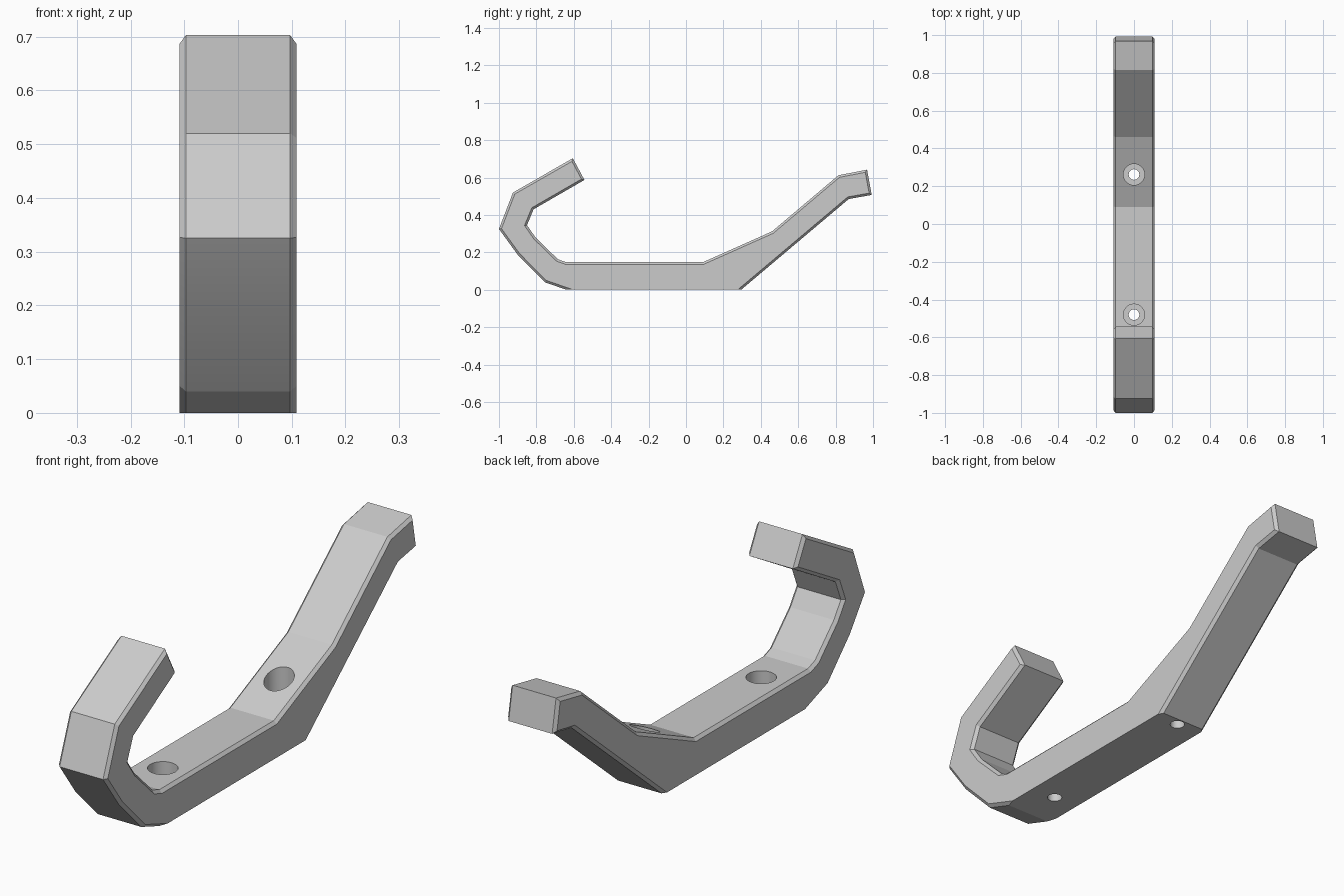
import bpy, bmesh, math

cube = bpy.data.objects.get("Cube")
if cube:
    bpy.data.objects.remove(cube, do_unlink=True)

HALF_WIDTH = 0.109
CHAMFER = 0.012

# Side outline (y, z) of the hook, starting along the flat base
OUTLINE = [
    (-0.64, 0), (0.295, 0), (0.87, 0.485), (0.993, 0.507), (0.968, 0.642),
    (0.815, 0.612), (0.46, 0.312), (0.09, 0.147), (-0.64, 0.147),
    (-0.685, 0.163), (-0.805, 0.28), (-0.85, 0.345), (-0.815, 0.43),
    (-0.543, 0.587), (-0.605, 0.703), (-0.925, 0.52), (-1, 0.325),
    (-0.9, 0.187), (-0.755, 0.04),
]

grey = bpy.data.materials.new("plain grey")
grey.use_nodes = True
colour = (0.6, 0.6, 0.6, 1)
grey.diffuse_color = colour
grey.node_tree.nodes["Principled BSDF"].inputs["Base Color"].default_value = colour

# Hook body: extrude the outline across the width
bm = bmesh.new()
side = bm.faces.new([bm.verts.new((-HALF_WIDTH, y, z)) for y, z in OUTLINE])
extruded = bmesh.ops.extrude_face_region(bm, geom=[side], use_keep_orig=True)
moved = [v for v in extruded["geom"] if isinstance(v, bmesh.types.BMVert)]
bmesh.ops.translate(bm, verts=moved, vec=(2 * HALF_WIDTH, 0, 0))
bmesh.ops.recalc_face_normals(bm, faces=bm.faces)

# Chamfer both side rims, leaving the mounting base sharp
rims = [e for e in bm.edges
        if abs(e.verts[0].co.x - e.verts[1].co.x) < 1e-5
        and max(v.co.z for v in e.verts) > 0.001]
bmesh.ops.bevel(bm, geom=rims, offset=CHAMFER, segments=1,
                affect='EDGES', clamp_overlap=True)
mesh = bpy.data.meshes.new("hook_body")
bm.to_mesh(mesh)
bm.free()
mesh.materials.append(grey)
hook = bpy.data.objects.new("hook_body", mesh)
bpy.context.collection.objects.link(hook)


def drill(name, y, radius, bottom, top):
    """Cut a vertical round hole through the hook body."""
    bpy.ops.mesh.primitive_cylinder_add(
        vertices=48, radius=radius, depth=top - bottom,
        location=(0, y, (top + bottom) / 2))
    cutter = bpy.context.object
    cutter.name = name
    cutter.hide_render = True
    cutter.data.materials.append(grey)
    cut = hook.modifiers.new(name, 'BOOLEAN')
    cut.operation = 'DIFFERENCE'
    cut.solver = 'EXACT'
    cut.object = cutter
    bpy.ops.object.select_all(action='DESELECT')
    hook.select_set(True)
    bpy.context.view_layer.objects.active = hook
    bpy.ops.object.modifier_apply(modifier=name)
    bpy.data.objects.remove(cutter, do_unlink=True)


# Screw holes with wide recesses for the screw heads
for label, y in (("front", -0.48), ("back", 0.262)):
    drill(label + "_screw_recess", y, 0.056, 0.06, 0.4)
    drill(label + "_screw_hole", y, 0.028, -0.1, 0.2)

# Smooth only the hole walls; the outline facets stay crisp
bpy.ops.object.shade_smooth_by_angle(angle=math.radians(10))
